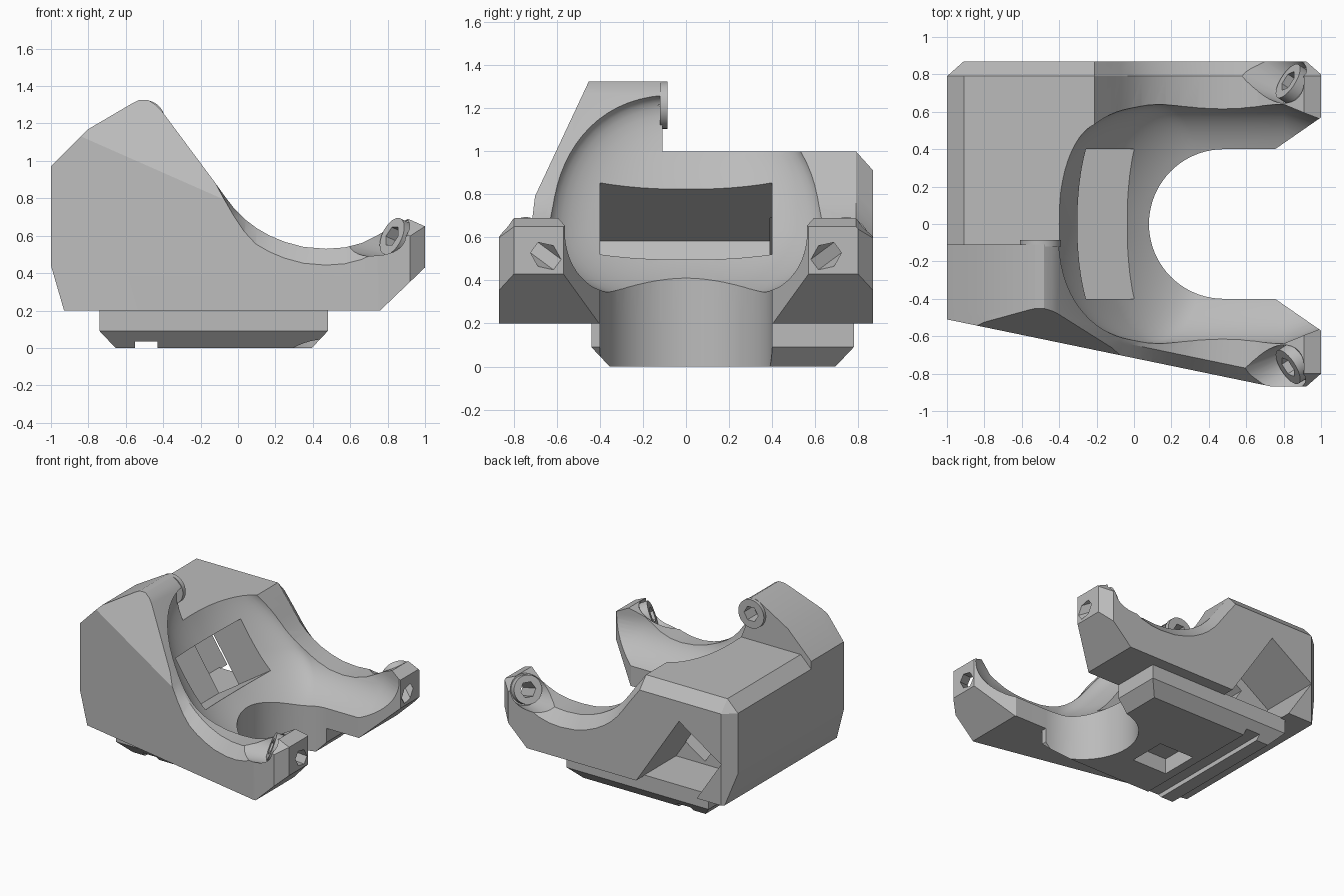
import bpy
import math
from mathutils import Vector

if bpy.data.objects.get("Cube"):
    bpy.data.objects.remove(bpy.data.objects["Cube"], do_unlink=True)

grey = bpy.data.materials.new("plain_grey")
grey.use_nodes = True
tone = (0.5, 0.5, 0.5, 1)
grey.diffuse_color = tone
grey.node_tree.nodes["Principled BSDF"].inputs["Base Color"].default_value = tone


def activate(ob):
    bpy.ops.object.select_all(action='DESELECT')
    ob.select_set(True)
    bpy.context.view_layer.objects.active = ob


def loft(name, rings):
    """Closed solid skinned through rings of equal point count."""
    n = len(rings[0])
    verts = [p for r in rings for p in r]
    faces = [tuple(range(n)), tuple(range(len(verts) - n, len(verts)))[::-1]]
    for k in range(len(rings) - 1):
        for i in range(n):
            j = (i + 1) % n
            faces.append((k * n + j, k * n + i, k * n + n + i, k * n + n + j))
    mesh = bpy.data.meshes.new(name)
    mesh.from_pydata(verts, [], faces)
    mesh.materials.append(grey)
    ob = bpy.data.objects.new(name, mesh)
    bpy.context.collection.objects.link(ob)
    activate(ob)
    bpy.ops.object.mode_set(mode='EDIT')
    bpy.ops.mesh.select_all(action='SELECT')
    bpy.ops.mesh.normals_make_consistent(inside=False)
    bpy.ops.object.mode_set(mode='OBJECT')
    return ob


def prism_y(name, pts, y0, y1):
    return loft(name, [[(x, y, z) for x, z in pts] for y in (y0, y1)])


def prism_z(name, pts, z0, z1):
    return loft(name, [[(x, y, z) for x, y in pts] for z in (z0, z1)])


def combine(target, tool, mode='DIFFERENCE', keep=False):
    mod = target.modifiers.new("cut", 'BOOLEAN')
    mod.operation, mod.object, mod.solver = mode, tool, 'EXACT'
    activate(target)
    bpy.ops.object.modifier_apply(modifier=mod.name)
    if not keep:
        bpy.data.objects.remove(tool, do_unlink=True)


def rod(name, start, axis, r0, r1, length, sides=40):
    turn = Vector(axis).to_track_quat('Z', 'Y')
    rings = []
    for r, h in ((r0, 0), (r1, length)):
        rings.append([Vector(start) + turn @ Vector((r * math.cos(a), r * math.sin(a), h))
                      for a in (2 * math.pi * i / sides for i in range(sides))])
    return loft(name, rings)


def wall(x):
    return max(-0.88, -0.727 - 0.207 * x)


# Side profiles: shared dip of the arms, then the low and the raised rear
dip = [(-0.12, 0.88), (-0.07, 0.81), (-0.02, 0.745), (0.04, 0.685), (0.1, 0.64),
       (0.17, 0.6), (0.25, 0.567), (0.35, 0.54), (0.47, 0.53), (0.57, 0.537),
       (0.66, 0.56), (0.75, 0.605), (0.83, 0.65), (0.91, 0.69), (1, 0.65)]
under = [(1, 0.43), (0.76, 0.2), (-0.93, 0.2), (-1, 0.44)]
low = [(-1, 0.91), (-0.91, 1.0), (-0.21, 1.0)]
high = [(-1, 0.97), (-0.8, 1.17), (-0.57, 1.305), (-0.53, 1.325), (-0.48, 1.325),
        (-0.44, 1.3), (-0.41, 1.27)]


def half(name, rear, back):
    pts = rear + dip + under
    tops = len(rear) + len(dip)

    def ring(y, drop):
        out = []
        for i, (x, z) in enumerate(pts):
            fade = 1 if back else min(1, max(0, (x + 0.12) / 0.2))
            out.append((x, y(x), z - (drop * fade if i < tops else 0)))
        return out
    if back:
        rings = [ring(lambda x: -0.12, 0), ring(lambda x: 0.79, 0), ring(lambda x: 0.88, 0.1)]
    else:
        rings = [ring(wall, 0.1), ring(lambda x: wall(x) + 0.08, 0), ring(lambda x: -0.11, 0)]
    return loft(name, rings)


body = half("cradle_body", low, True)
combine(body, half("ridge_half", high, False), 'UNION')

# Plan outline with clipped corners and flared arm tips
plan = [(-1.0, 0.79), (-0.91, 0.87), (0.92, 0.87), (1.0, 0.8), (1.0, 0.57), (0.74, 0.39),
        (0.74, -0.39), (1.0, -0.57), (1.0, -0.8), (0.92, -0.87), (0.74, -0.87), (-1.0, -0.51)]
combine(body, prism_z("plan", plan, 0.1, 1.5), 'INTERSECT')

# Leaning front face of the ridge
lean = [(-0.37, 1.5), (-0.745, 0.7), (-1.5, 0.7), (-1.5, 1.5)]
combine(body, loft("lean", [[(x, y, z) for y, z in lean] for x in (-1.5, -0.05)]))


# Bowl: full oval tunnel with a sloping domed end, narrowing at the arm tips
def bowl_ring(rho, x_end=None, width=0.64):
    out = []
    for i in range(72):
        a = 2 * math.pi * i / 72
        s, c = math.sin(a), math.cos(a)
        y = width * rho * math.copysign(abs(c) ** 0.8, c)
        z = 0.63 + (0.64 if s > 0 else 0.33) * rho * s
        x = 0.125 - 0.78 * (z - 0.63) - 0.29 * math.sqrt(max(0, 1 - rho * rho))
        out.append((x if x_end is None else x_end, y, z))
    return out


steps = [math.sin(math.pi / 2 * max(k, 0.2) / 14) for k in range(15)]
tunnel = [bowl_ring(1, 0.8), bowl_ring(1, 1.0, 0.56), bowl_ring(1, 1.2, 0.48)]
combine(body, loft("bowl", [bowl_ring(r) for r in steps] + tunnel))

# U-shaped opening between the arms
u_shape = [(0.48 + 0.4 * math.cos(a), 0.4 * math.sin(a))
           for a in (math.pi / 2 + math.pi * i / 40 for i in range(41))]
u_shape += [(1.5, -0.4), (1.5, 0.4)]
opening = prism_z("opening", u_shape, -0.5, 2)
combine(body, opening, keep=True)

# Tilted pocket behind the bowl, joined to a wider slot in the back
along, across = Vector((0.55, -0.835)), Vector((0.835, 0.55))
corner = Vector((-0.4, 0.76))


def tilted(name, v0, v1, u0, u1, y0, y1):
    pts = [corner + across * v + along * u for u, v in ((u0, v0), (u0, v1), (u1, v1), (u1, v0))]
    return prism_y(name, [tuple(p) for p in pts], y0, y1)


combine(body, tilted("pocket", -0.32, 0.3, 0, 0.42, -0.4, 0.4))
combine(body, tilted("slot", -0.56, -0.125, -0.08, 0.75, 0.39, 1.2))

# Base plate with bevelled underside, a groove, a recess and the same U opening
plate = []
for z, inset in ((0.21, 0), (0.09, 0), (0, 0.085)):
    x0, x1, y0, y1 = -0.74 + inset, 0.48 - inset, -0.44 + inset, 0.78 - inset
    plate.append([(x0, y0, z), (x1, y0, z), (x1, y1, z), (x0, y1, z)])
base = loft("base_plate", plate)
combine(base, opening)
groove = [(-0.55, -0.1), (-0.43, -0.1), (-0.43, 0.035), (-0.55, 0.035)]
combine(base, prism_y("groove", groove, -1, 1))
recess = [(-0.36, -0.1), (-0.06, -0.1), (-0.06, 0.12), (-0.36, 0.12)]
combine(base, prism_y("recess", recess, -0.08, 0.22))

# Socket screws in conical seats on the arm tips
parts = [body, base]
for side, label in ((1, "back"), (-1, "front")):
    out = Vector((-0.78, 0.5 * side, 0.37)).normalized()
    seat = Vector((0.87, 0.735 * side, 0.575))
    combine(body, rod("seat", seat, out, 0.115, 0.24, 0.5))
    head = rod(label + "_screw_head", seat - out * 0.01, out, 0.105, 0.105, 0.07)
    socket = rod("socket", seat - out * 0.5, out, 0.06, 0.06, 0.8, 6)
    combine(body, socket, keep=True)
    combine(head, socket)
    parts.append(head)

# Third socket screw on the inner face of the ridge
ridge_head = rod("ridge_screw_head", (-0.5, -0.12, 1.215), (0, 1, 0), 0.11, 0.11, 0.035)
ridge_socket = rod("ridge_socket", (-0.5, -0.2, 1.215), (0, 1, 0), 0.06, 0.06, 0.3, 6)
combine(body, ridge_socket, keep=True)
combine(ridge_head, ridge_socket)
parts.append(ridge_head)

# Smooth curved surfaces, crisp edges
for ob in parts:
    activate(ob)
    bpy.ops.object.shade_smooth_by_angle(angle=math.radians(25))
